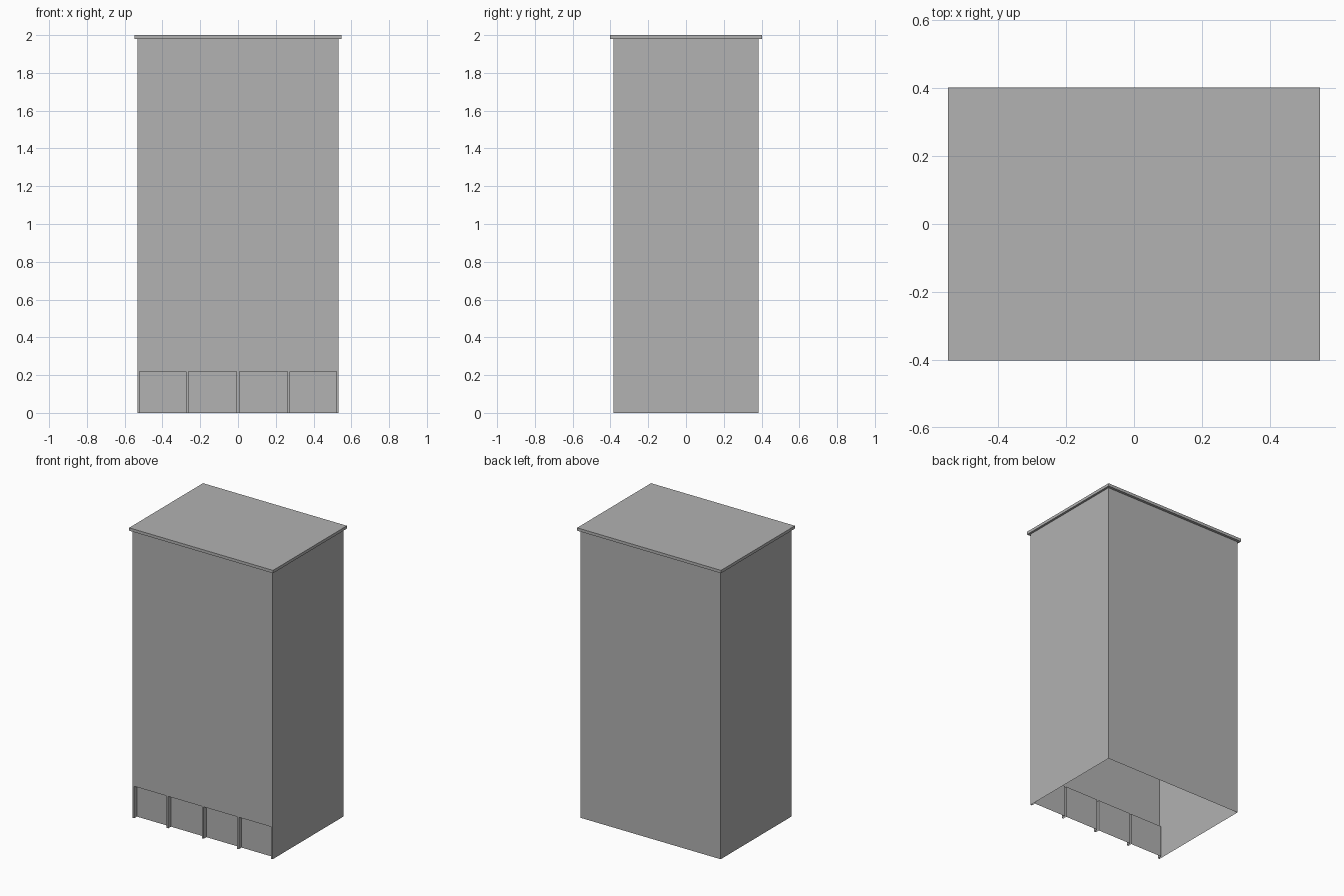
import bpy, bmesh
from mathutils import Matrix, Vector

cube = bpy.data.objects.get("Cube")
if cube:
    bpy.data.objects.remove(cube, do_unlink=True)

# One plain grey for the whole building
grey = bpy.data.materials.new("plain_grey")
grey.use_nodes = True
colour = (0.445, 0.445, 0.445, 1)
grey.diffuse_color = colour
grey.node_tree.nodes["Principled BSDF"].inputs["Base Color"].default_value = colour

HALF_X, HALF_Y, WALL_TOP = 0.533, 0.384, 1.98
BAY_TOP, BAY_DEPTH, PILLAR_HALF = 0.22, 0.03, 0.006
BAYS = [(-0.522, -0.275), (-0.263, -0.007), (0.007, 0.263), (0.275, 0.522)]


def box_mesh(hx, hy, z0, z1):
    bm = bmesh.new()
    bmesh.ops.create_cube(bm, size=1, matrix=Matrix.Translation((0, 0, (z0 + z1) / 2))
                          @ Matrix.Diagonal((2 * hx, 2 * hy, z1 - z0, 1)))
    return bm


def finish(bm, name):
    mesh = bpy.data.meshes.new(name)
    bm.to_mesh(mesh)
    bm.free()
    mesh.materials.append(grey)
    obj = bpy.data.objects.new(name, mesh)
    bpy.context.collection.objects.link(obj)
    return obj


def front_faces(bm):
    return [f for f in bm.faces if f.normal.y < -0.9]


def cut_front(bm, point, normal):
    faces = front_faces(bm)
    geom = faces + list({e for f in faces for e in f.edges}) + list({v for f in faces for v in f.verts})
    bmesh.ops.bisect_plane(bm, geom=geom, plane_co=point, plane_no=normal)
    bm.normal_update()


# Tower walls, hollow and open underneath
bm = box_mesh(HALF_X, HALF_Y, 0, WALL_TOP)
bm.normal_update()
bmesh.ops.delete(bm, geom=[f for f in bm.faces if f.normal.z < -0.9], context='FACES')
cut_front(bm, (0, 0, BAY_TOP), (0, 0, 1))
for bay in BAYS:
    for x in bay:
        cut_front(bm, (x, 0, 0), (1, 0, 0))

# Ground floor bays, pushed back between thin pillars
for left, right in BAYS:
    bay = [f for f in front_faces(bm)
           if left < f.calc_center_median().x < right and f.calc_center_median().z < BAY_TOP]
    result = bmesh.ops.extrude_face_region(bm, geom=bay)
    moved = [g for g in result["geom"] if isinstance(g, bmesh.types.BMVert)]
    bmesh.ops.delete(bm, geom=[f for f in bay if f.is_valid], context='FACES_ONLY')
    bmesh.ops.translate(bm, verts=moved, vec=Vector((0, BAY_DEPTH, 0)))
    bm.normal_update()
floor = [f for f in bm.faces if all(abs(v.co.z) < 0.0001 for v in f.verts)]
bmesh.ops.delete(bm, geom=floor, context='FACES')

# Merge the wall strips above the bays into one flat face
bmesh.ops.dissolve_faces(bm, faces=[f for f in front_faces(bm)
                                    if f.calc_center_median().z > BAY_TOP])
finish(bm, "tower_walls")

# Thin overhanging roof slab
finish(box_mesh(0.548, 0.402, WALL_TOP, 2), "roof_slab")
